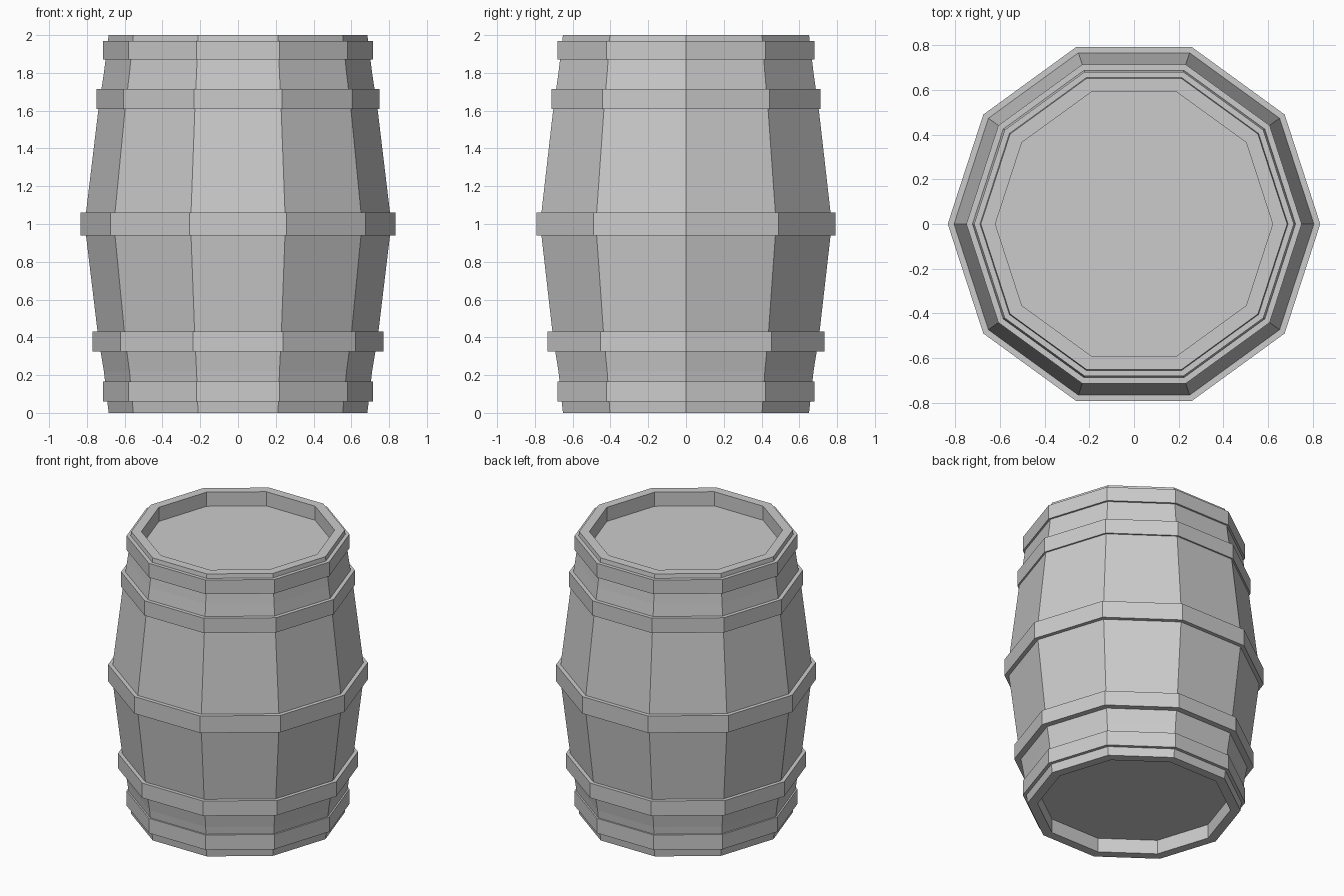
import bpy, bmesh
from math import cos, sin, pi

if "Cube" in bpy.data.objects:
    bpy.data.objects.remove(bpy.data.objects["Cube"])

SIDES = 10


def lathe(name, profile, closed=False):
    """Revolve (radius, z) points into a ten-sided solid; open profiles get end caps."""
    bm = bmesh.new()
    rings = [[bm.verts.new((r * cos(2 * pi * i / SIDES), r * sin(2 * pi * i / SIDES), z))
              for i in range(SIDES)] for r, z in profile]
    pairs = list(zip(rings, rings[1:]))
    if closed:
        pairs.append((rings[-1], rings[0]))
    else:
        bm.faces.new(rings[0])
        bm.faces.new(rings[-1])
    for a, b in pairs:
        for i in range(SIDES):
            j = (i + 1) % SIDES
            bm.faces.new((a[i], a[j], b[j], b[i]))
    bmesh.ops.recalc_face_normals(bm, faces=bm.faces)
    mesh = bpy.data.meshes.new(name)
    bm.to_mesh(mesh)
    bm.free()
    obj = bpy.data.objects.new(name, mesh)
    bpy.context.collection.objects.link(obj)
    return obj


# Bulging barrel body with a recessed head at each end
lathe("barrel_body", [
    (0.62, 0.10), (0.62, 0.0), (0.685, 0.0), (0.71, 0.22), (0.74, 0.40),
    (0.812, 1.0),
    (0.74, 1.60), (0.71, 1.80), (0.685, 2.0), (0.62, 2.0), (0.62, 1.90)])

# Flat hoops: name, outer radius, bottom, top, inner radius tucked into the staves
for name, r, z0, z1, inner in [
        ("bottom_hoop", 0.715, 0.06, 0.165, 0.685),
        ("lower_hoop", 0.77, 0.325, 0.43, 0.722),
        ("middle_hoop", 0.833, 0.94, 1.06, 0.80),
        ("upper_hoop", 0.75, 1.61, 1.715, 0.715),
        ("top_hoop", 0.715, 1.87, 1.97, 0.682)]:
    lathe(name, [(inner, z0), (r, z0), (r, z1), (inner, z1)], closed=True)
